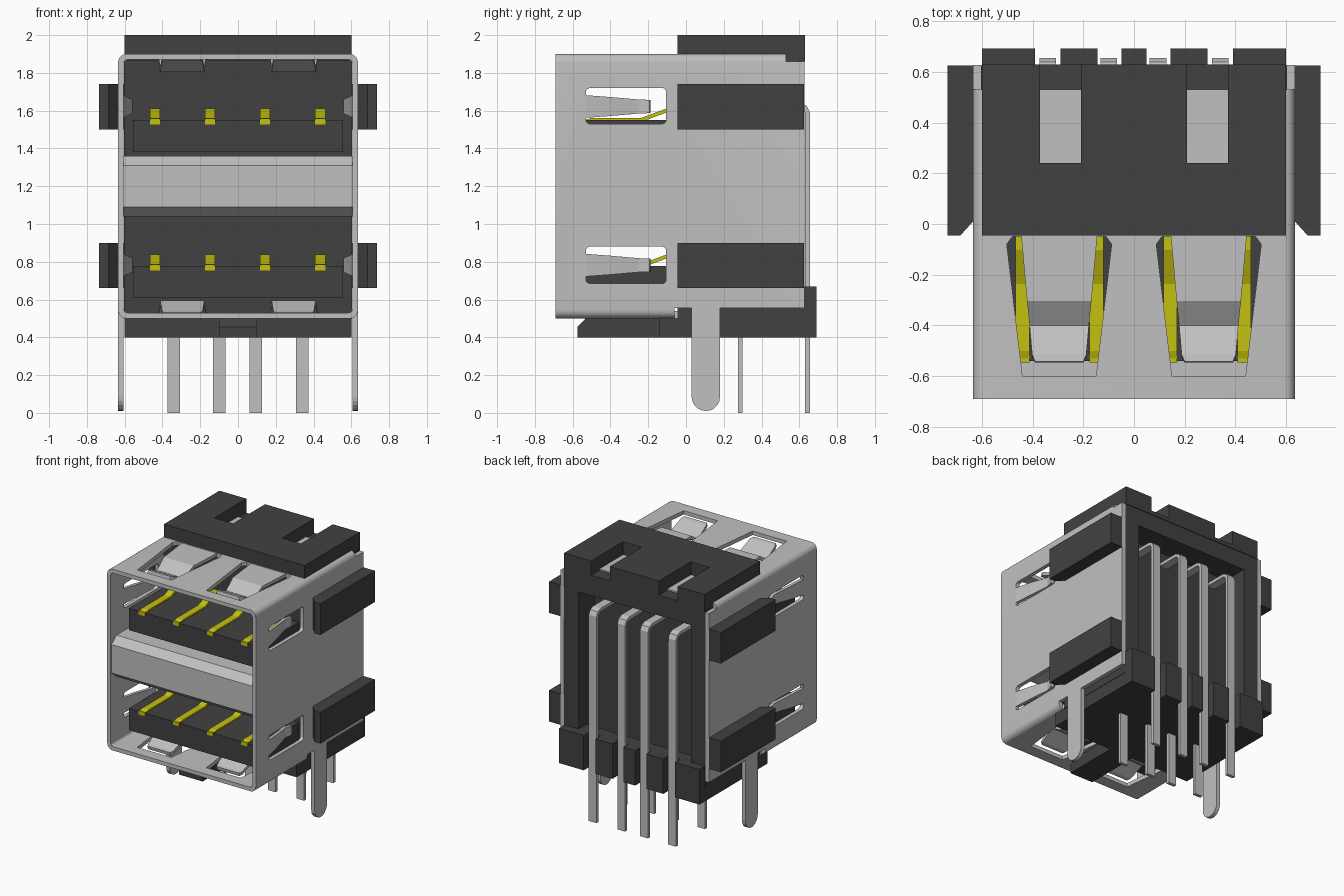
import bpy, bmesh, math
from mathutils import Vector

if "Cube" in bpy.data.objects:
    bpy.data.objects.remove(bpy.data.objects["Cube"], do_unlink=True)


def material(name, rgb):
    m = bpy.data.materials.new(name)
    m.use_nodes = True
    m.diffuse_color = (*rgb, 1)
    m.node_tree.nodes["Principled BSDF"].inputs["Base Color"].default_value = (*rgb, 1)
    return m


METAL = material("light grey metal", (0.53, 0.53, 0.53))
PLASTIC = material("charcoal plastic", (0.053, 0.053, 0.053))
GOLD = material("yellow contact", (0.55, 0.53, 0.005))


def finish(bm, name, mat):
    bmesh.ops.recalc_face_normals(bm, faces=bm.faces[:])
    me = bpy.data.meshes.new(name)
    bm.to_mesh(me)
    bm.free()
    ob = bpy.data.objects.new(name, me)
    bpy.context.collection.objects.link(ob)
    if mat:
        me.materials.append(mat)
    return ob


def prism(name, pts, axis, lo, hi, mat=None):
    """Extrude a 2D outline along an axis; the outline uses the other two axes in order."""
    bm = bmesh.new()

    def vert(p, d):
        c = list(p)
        c.insert("xyz".index(axis), d)
        return bm.verts.new(c)
    a = [vert(p, lo) for p in pts]
    b = [vert(p, hi) for p in pts]
    bm.faces.new(a)
    bm.faces.new(b[::-1])
    for i in range(len(pts)):
        j = (i + 1) % len(pts)
        bm.faces.new((a[i], b[i], b[j], a[j]))
    return finish(bm, name, mat)


def box(name, x, y, z, mat=None):
    return prism(name, rounded(*x, *y, 0), "z", *z, mat)


def rounded(x0, x1, y0, y1, r, seg=6):
    if r == 0:
        return [(x0, y0), (x1, y0), (x1, y1), (x0, y1)]
    pts = []
    corners = [(x1 - r, y1 - r), (x0 + r, y1 - r), (x0 + r, y0 + r), (x1 - r, y0 + r)]
    for k, (cx, cy) in enumerate(corners):
        for i in range(seg + 1):
            t = math.pi / 2 * (k + i / seg)
            pts.append((cx + r * math.cos(t), cy + r * math.sin(t)))
    return pts


def activate(ob):
    bpy.ops.object.select_all(action="DESELECT")
    ob.select_set(True)
    bpy.context.view_layer.objects.active = ob


def cut(ob, *cutters):
    for c in cutters:
        c.hide_render = True
        m = ob.modifiers.new("cut", "BOOLEAN")
        m.operation, m.solver, m.object = "DIFFERENCE", "EXACT", c
        activate(ob)
        bpy.ops.object.modifier_apply(modifier=m.name)
        bpy.data.objects.remove(c, do_unlink=True)


def strip(name, stations, place, thick, mat):
    """Bent sheet; each station is (along, offset, half width)."""
    bm = bmesh.new()
    rows = [[bm.verts.new(Vector(place(a, o, s * w))) for s in (-1, 1)] for a, o, w in stations]
    for p, q in zip(rows, rows[1:]):
        bm.faces.new((p[0], p[1], q[1], q[0]))
    ob = finish(bm, name, mat)
    m = ob.modifiers.new("thickness", "SOLIDIFY")
    m.thickness, m.offset = thick, 0
    return ob


# Metal shell: rounded tube with windows and rear cutaways
shell = prism("shell", rounded(-.635, .635, .5, 1.9, .045), "y", -.69, .627, METAL)
cut(shell, prism("bore", rounded(-.605, .605, .53, 1.87, .02), "y", -1, 1))
for s in (-1, 1):
    c = s * .295
    cut(shell, prism("spring_window", [(c - .145, -.6), (c + .145, -.6), (c + .207, -.08),
                                       (c + .185, -.05), (c - .185, -.05), (c - .207, -.08)],
                     "z", .3, 2.2))
    cut(shell, box("side_relief", sorted((s * .602, s * .8)), (-.06, .8), (.3, .555)))
for lo, hi in ((1.53, 1.72), (.685, .88)):
    cut(shell, prism("side_window", rounded(-.53, -.105, lo, hi, .022, 4), "x", -1, 1))
cut(shell, box("top_relief", (-1, 1), (.53, .8), (1.86, 2.1)),
    box("bottom_relief", (-1, 1), (.53, .8), (.3, .555)))
activate(shell)
bpy.ops.object.shade_smooth_by_angle(angle=math.radians(30))

# Spring fingers in the top, bottom and side windows
roof_spring = [(-.045, 0, .15), (-.3, .005, .127), (-.4, .068, .117), (-.52, .01, .107),
               (-.545, .005, .095)]
side_spring = [(-.535, 0, .06), (-.4, .02, .05), (-.25, .05, .037), (-.19, .035, .035)]
for s, side in ((-1, "right"), (1, "left")):
    strip(f"{side}_top_spring", roof_spring,
          lambda a, o, w: (s * .295 + w, a, 1.885 - o), .025, METAL)
    strip(f"{side}_bottom_spring", roof_spring,
          lambda a, o, w: (s * .295 + w, a, .515 + o), .025, METAL)
    for z, level in ((1.622, "upper"), (.782, "lower")):
        strip(f"{side}_{level}_side_spring", side_spring,
              lambda a, o, w: (s * (.62 - o), a, z + w), .025, METAL)

# Divider between the two ports
prism("divider", [(-.68, 1.09), (-.68, 1.31), (-.62, 1.36), (0, 1.36), (0, 1.04), (-.62, 1.04)],
      "x", -.606, .606, METAL)

# Housing block with a rear recess
housing = box("housing", (-.603, .603), (-.045, .625), (.5, 1.868), PLASTIC)
cut(housing, box("rear_recess", (-.48, .48), (.43, .8), (.6, 1.73)))

# Cap with two notches open to the back
cap = prism("top_cap", [(-.045, 1.895), (-.045, 2), (.63, 2), (.63, 1.86), (.53, 1.86),
                        (.53, 1.895)], "x", -.6, .6, PLASTIC)
for s in (-1, 1):
    cut(cap, box("cap_notch", sorted((s * .21, s * .37)), (.24, .8), (1.89, 2.1)))

# Base: front tongue, slab, rear rise and notched rear blocks
prism("base_front_tongue", [(-.575, .4), (-.575, .455), (-.53, .502), (-.1, .502), (-.1, .4)],
      "x", -.1, .1, PLASTIC)
box("base_slab", (-.6, .6), (-.14, .63), (.4, .502), PLASTIC)
box("base_rear_rise", (-.6, .6), (.53, .63), (.5, .67), PLASTIC)
for lo, hi in ((-.6, -.39), (-.29, -.145), (-.05, .05), (.145, .29), (.39, .6)):
    box("base_rear_block", (lo, hi), (.62, .692), (.4, .67), PLASTIC)

# Contact tongues and contacts
for level, z in (("upper", 1.55), ("lower", .777)):
    box(f"{level}_tongue", (-.555, .555), (-.54, 0), (z - .168, z), PLASTIC)
    for x in (-.44, -.148, .143, .435):
        strip(f"{level}_contact",
              [(-.542, -.012, .027), (-.5, .002, .027), (-.235, .002, .027),
               (-.1, .052, .027), (-.03, .052, .027)],
              lambda a, o, w: (x + w, a, z + o), .02, GOLD)
        box(f"{level}_contact_tip", (x - .027, x + .027), (-.546, -.53), (z - .022, z + .008), GOLD)

# Solder pins
for x in (-.34, -.1, .095, .34):
    strip("rear_pin", [(.4, 1.628, .033), (.6, 1.628, .033), (.63, 1.617, .033),
                       (.643, 1.59, .033), (.643, 0, .033)],
          lambda a, o, w: (x + w, a, o), .025, METAL)
    box("front_pin", (x - .033, x + .033), (.275, .3), (0, .45), METAL)

# Side lugs and shell legs
lug = [(.6, .01), (.635, .01), (.685, -.045), (.735, -.045), (.735, .625), (.6, .625)]
leg = [(.03, .6), (.03, .085)]
leg += [(.105 - .075 * math.cos(t * math.pi / 10), .085 - .075 * math.sin(t * math.pi / 10))
        for t in range(1, 10)]
leg += [(.18, .085), (.18, .6)]
for s, side in ((-1, "right"), (1, "left")):
    for level, lo, hi in (("upper", 1.5, 1.74), ("lower", .66, .9)):
        prism(f"{side}_{level}_lug", [(s * x, y) for x, y in lug], "z", lo, hi, PLASTIC)
    prism(f"{side}_leg", leg, "x", s * .605, s * .635, METAL)
